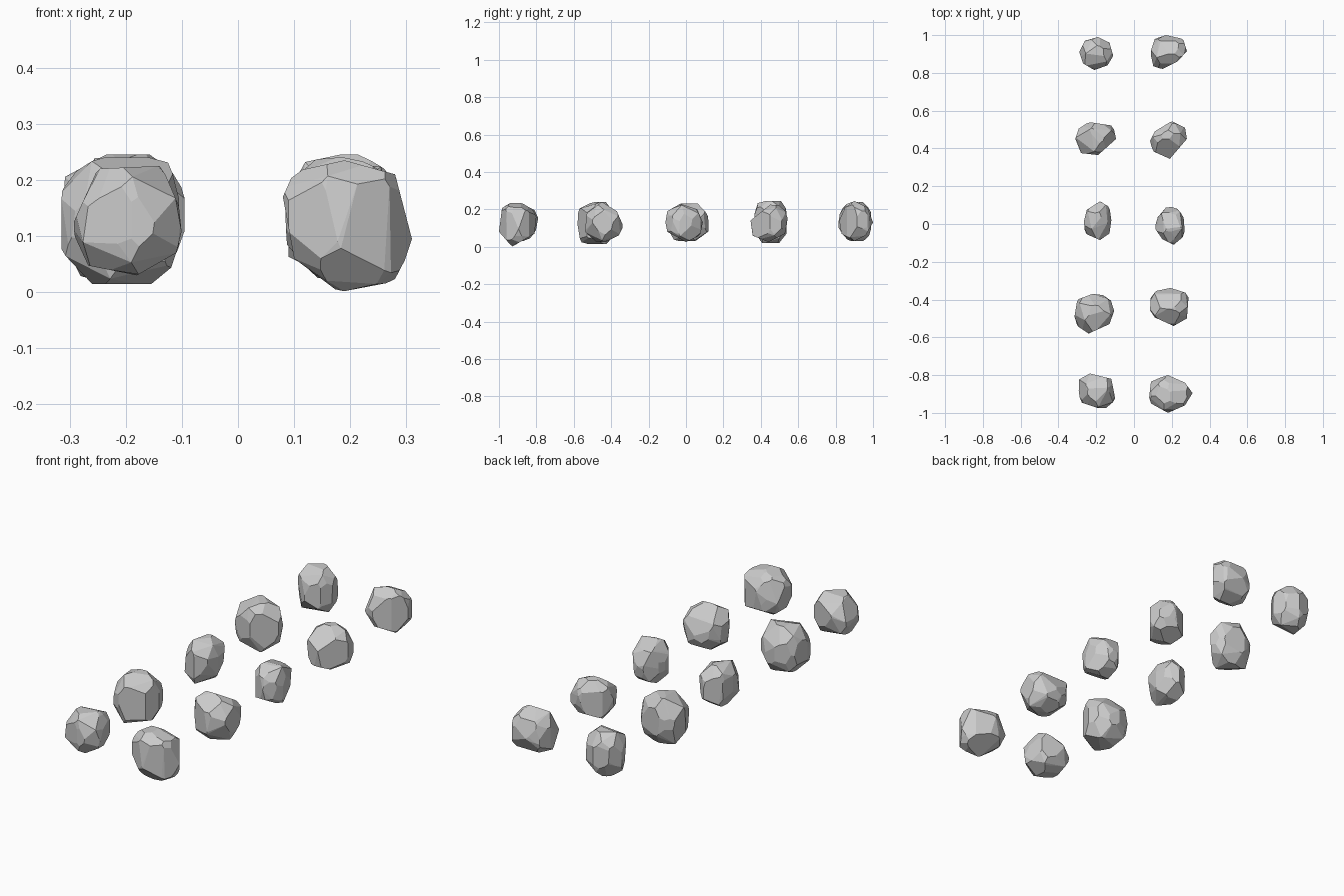
import bpy, bmesh, math, random
from mathutils import Vector

if "Cube" in bpy.data.objects:
    bpy.data.objects.remove(bpy.data.objects["Cube"])


def slice_off(bm, point, normal):
    """Chip everything outside a plane away and cap the cut."""
    geom = bm.verts[:] + bm.edges[:] + bm.faces[:]
    cut = bmesh.ops.bisect_plane(bm, geom=geom, dist=1e-5, plane_co=point,
                                 plane_no=normal, clear_outer=True)
    edges = [e for e in cut["geom_cut"] if isinstance(e, bmesh.types.BMEdge)]
    edges = [e for e in edges if e.is_boundary]
    if edges:
        bmesh.ops.holes_fill(bm, edges=edges, sides=0)


def chip_outline(bm, outline, axes, centre):
    """Trim a rock to a convex outline (hundredths) seen along one axis."""
    a, b = axes
    for (p0, q0), (p1, q1) in zip(outline, outline[1:] + outline[:1]):
        point, normal = centre.copy(), Vector((0, 0, 0))
        point[a], point[b] = p0 / 100, q0 / 100
        normal[a], normal[b] = (q1 - q0), -(p1 - p0)
        normal.normalize()
        if normal.dot(point - centre) < 0:
            normal.negate()
        slice_off(bm, point, normal)


def rock(name, seed, top, z0, z1, side=None, front=None):
    rng = random.Random(seed)
    xs, ys = [p[0] / 100 for p in top], [p[1] / 100 for p in top]
    lo, hi = Vector((min(xs), min(ys), z0)), Vector((max(xs), max(ys), z1))
    centre, half = (lo + hi) / 2, (hi - lo) / 2
    # rough lump: hull of jittered, evenly spread points
    bm = bmesh.new()
    n, spin = 20, rng.uniform(0, 6.28)
    for i in range(n):
        z = 1 - (2 * i + 1) / n
        r = math.sqrt(1 - z * z)
        t = spin + i * 2.39996 + rng.uniform(-0.2, 0.2)
        k = rng.uniform(1.1, 1.24)
        d = Vector((r * math.cos(t), r * math.sin(t), z)) * k
        bm.verts.new(centre + Vector(u * v for u, v in zip(d, half)))
    bmesh.ops.convex_hull(bm, input=bm.verts[:])
    # chip to the outlines and the height
    chip_outline(bm, top, (0, 1), centre)
    if side:
        chip_outline(bm, side, (1, 2), centre)
    if front:
        chip_outline(bm, front, (0, 2), centre)
    slice_off(bm, Vector((0, 0, z0)), Vector((0, 0, -1)))
    slice_off(bm, Vector((0, 0, z1)), Vector((0, 0, 1)))
    # clear slivers by welding and rebuilding the hull
    bmesh.ops.remove_doubles(bm, verts=bm.verts[:], dist=0.008)
    points = [v.co.copy() for v in bm.verts]
    bm.clear()
    for p in points:
        bm.verts.new(p)
    hull = bmesh.ops.convex_hull(bm, input=bm.verts[:])
    loose = [v for v in bm.verts if not v.link_faces]
    bmesh.ops.delete(bm, geom=loose, context='VERTS')
    bmesh.ops.dissolve_limit(bm, angle_limit=math.radians(5),
                             verts=bm.verts[:], edges=bm.edges[:])
    bmesh.ops.recalc_face_normals(bm, faces=bm.faces[:])
    mesh = bpy.data.meshes.new(name)
    bm.to_mesh(mesh)
    bm.free()
    bpy.context.collection.objects.link(bpy.data.objects.new(name, mesh))


# left column, back to front
rock("rock_left_1", 1, [(-29, 91), (-26, 97), (-19, 99), (-13, 96), (-11, 89),
     (-14, 84), (-21, 81.5), (-27, 85)], .03, .24)
rock("rock_left_2", 2, [(-31, 45), (-30, 50), (-24, 54), (-11, 52), (-9.5, 45),
     (-19, 36.5), (-28, 37.5)], .02, .245)
rock("rock_left_3", 3, [(-26.5, 1.5), (-25, 7.5), (-18, 12), (-13, 9), (-12, 2),
     (-13, -5), (-18, -8.5), (-26, -5)], .03, .23)
rock("rock_left_4", 4, [(-31.5, -49), (-30, -40), (-22, -37), (-13, -38),
     (-10.5, -46), (-13, -53), (-24, -58), (-30, -54)], .015, .24)
rock("rock_left_5", 5, [(-29.5, -94), (-29, -82), (-24, -79), (-12, -82),
     (-10, -92), (-12, -97.5), (-19, -97.5)], .03, .225,
     front=[(-29.5, 12), (-25, 22), (-14, 22.5), (-9, 15), (-11, 7),
            (-18, 3), (-28, 5)])

# right column, back to front
rock("rock_right_1", 6, [(9, 92), (11, 98), (17, 100), (26, 98), (28, 91.5),
     (23, 86), (15, 82), (9, 84)], .03, .245,
     side=[(81.5, 13), (85, 21), (90, 24.5), (97, 21), (100, 13), (96, 6),
           (90, 3), (83, 7)])
rock("rock_right_2", 7, [(8.5, 44), (11, 49), (20, 54.5), (27, 51), (28, 45),
     (19, 34.5), (10, 38.5)], .025, .225,
     side=[(34.5, 14), (45, 22.5), (52, 22), (54.5, 15), (53, 7), (44, 2.5),
           (35.5, 6)])
rock("rock_right_3", 8, [(11.5, 0), (14, 8.5), (20, 9), (26, 7), (27, -6),
     (21, -11), (15, -8), (11.5, -3)], .025, .23,
     side=[(-11, 13), (-10, 19), (-3, 23), (6, 20), (9, 13), (7.5, 6),
           (0, 2.5), (-10, 8)])
rock("rock_right_4", 9, [(8.5, -45.5), (9, -36), (21, -33.5), (29, -37),
     (28, -50), (21, -54), (10, -49)], .025, .24,
     side=[(-54, 9), (-53, 18), (-45, 24), (-37, 19), (-33.5, 11), (-36, 6),
           (-43, 2.5), (-53, 3)])
rock("rock_right_5", 10, [(8, -92), (9, -83), (18, -80), (27, -84), (31, -89.5),
     (27, -96), (18, -100), (9, -95)], 0, .235,
     side=[(-100, 8), (-98, 23.5), (-88, 23.5), (-82, 20), (-80, 16), (-81, 7),
           (-93, 0)],
     front=[(8, 17), (10, 21.5), (19, 23.5), (28, 21), (31, 9.5), (28.5, 2),
            (18, 0), (10, 6)])
